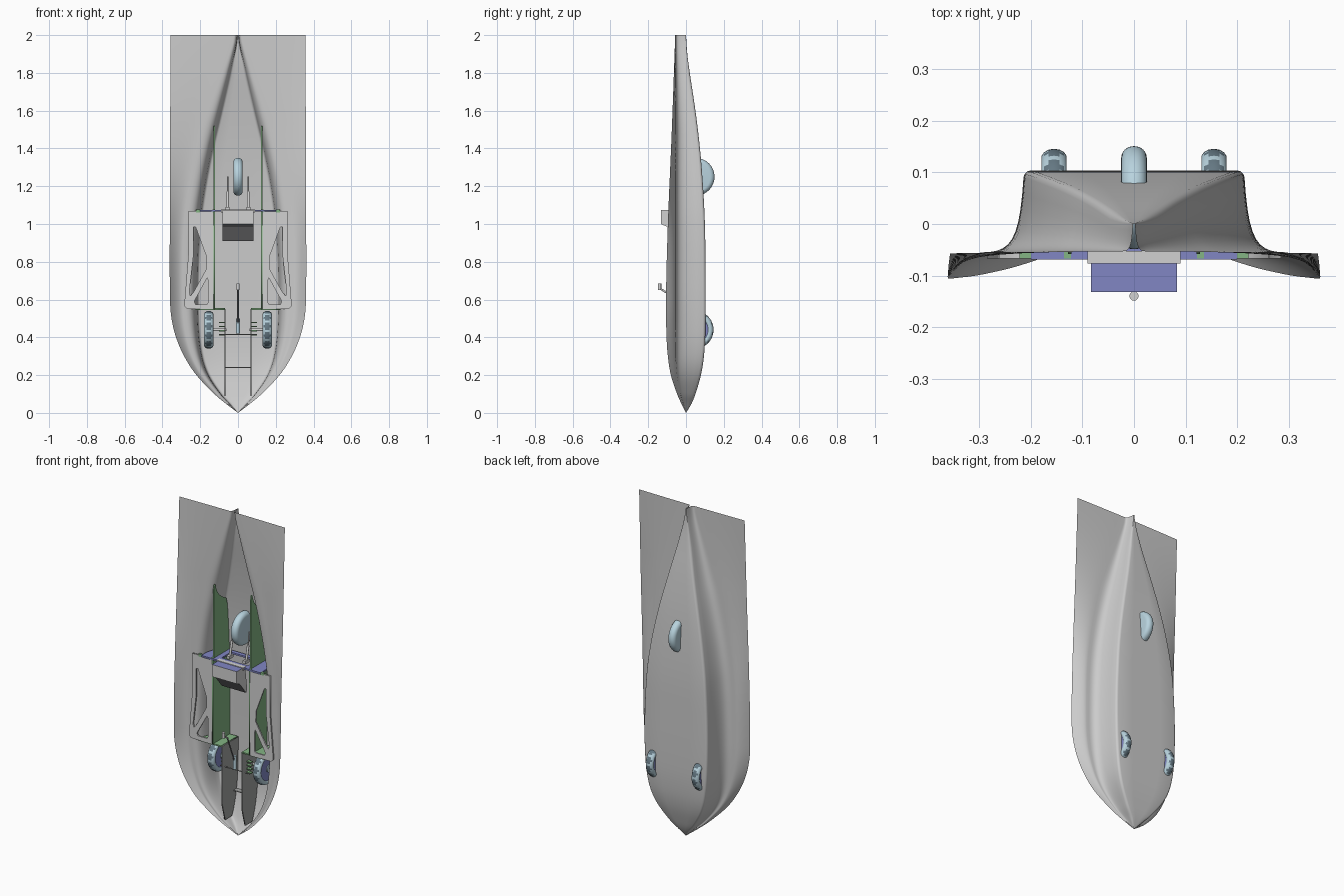
import bpy, bmesh, math
from mathutils import Vector, Matrix

if "Cube" in bpy.data.objects:
    bpy.data.objects.remove(bpy.data.objects["Cube"])


def material(name, rgb):
    m = bpy.data.materials.new(name)
    m.diffuse_color = (*rgb, 1)
    m.use_nodes = True
    m.node_tree.nodes["Principled BSDF"].inputs["Base Color"].default_value = m.diffuse_color
    return m


GREY = material("hull grey", (0.60, 0.60, 0.60))
LIGHT = material("deck grey", (0.64, 0.64, 0.64))
PLANK = material("plank grey", (0.36, 0.37, 0.36))
DARK = material("dark panel", (0.26, 0.26, 0.27))
GREEN = material("frame green", (0.23, 0.46, 0.23))
PURPLE = material("bulkhead violet", (0.22, 0.24, 0.55))
BLUE = material("pale blue", (0.48, 0.65, 0.73))
TREAD = material("tread slate", (0.13, 0.19, 0.23))


def finish(name, bm, mats, smooth=0, recalc=True):
    if recalc:
        bmesh.ops.recalc_face_normals(bm, faces=bm.faces)
    me = bpy.data.meshes.new(name)
    bm.to_mesh(me)
    bm.free()
    for m in mats:
        me.materials.append(m)
    ob = bpy.data.objects.new(name, me)
    bpy.context.collection.objects.link(ob)
    if smooth:
        bpy.ops.object.select_all(action='DESELECT')
        ob.select_set(True)
        bpy.context.view_layer.objects.active = ob
        bpy.ops.object.shade_smooth_by_angle(angle=math.radians(smooth))
    return ob


def box(name, x, y, z, mat):
    bm = bmesh.new()
    bmesh.ops.create_cube(bm, size=1)
    for v in bm.verts:
        v.co = [r[0] + (c + 0.5) * (r[1] - r[0]) for c, r in zip(v.co, (x, y, z))]
    return finish(name, bm, [mat])


def rod(name, a, b, r, mat, seg=12):
    a, b = Vector(a), Vector(b)
    d = b - a
    bm = bmesh.new()
    bmesh.ops.create_cone(bm, cap_ends=True, segments=seg, radius1=r, radius2=r, depth=d.length)
    bm.transform(Matrix.Translation((a + b) / 2) @ d.to_track_quat('Z', 'Y').to_matrix().to_4x4())
    return finish(name, bm, [mat], 35)


def plate(name, loops, place, thick, mat):
    """Flat sheet with holes: 2D loops filled, then placed by place(u, v, depth)."""
    cu = bpy.data.curves.new(name, 'CURVE')
    cu.dimensions, cu.fill_mode, cu.extrude = '2D', 'BOTH', thick / 2
    for loop in loops:
        sp = cu.splines.new('POLY')
        sp.points.add(len(loop) - 1)
        for p, (u, v) in zip(sp.points, loop):
            p.co = (u, v, 0, 1)
        sp.use_cyclic_u = True
    tmp = bpy.data.objects.new(name + " outline", cu)
    bpy.context.collection.objects.link(tmp)
    me = bpy.data.meshes.new_from_object(tmp.evaluated_get(bpy.context.evaluated_depsgraph_get()))
    bm = bmesh.new()
    bm.from_mesh(me)
    bpy.data.objects.remove(tmp)
    bpy.data.meshes.remove(me)
    bmesh.ops.remove_doubles(bm, verts=bm.verts, dist=1e-5)
    for v in bm.verts:
        v.co = place(*v.co)
    return finish(name, bm, [mat])


def spline(knots, z):
    """Smooth curve through (z, value) knots."""
    n = len(knots)

    def slope(i):
        (a, p), (b, q) = knots[max(i - 1, 0)], knots[min(i + 1, n - 1)]
        return (q - p) / (b - a)
    i = max(k for k in range(n - 1) if knots[k][0] <= z + 1e-9)
    (a, p), (b, q) = knots[i], knots[i + 1]
    h = b - a
    t = (z - a) / h
    return ((2*t**3 - 3*t*t + 1) * p + (t**3 - 2*t*t + t) * h * slope(i)
            + (3*t*t - 2*t**3) * q + (t**3 - t*t) * h * slope(i + 1))


# Hull lines along z: floor half width, floor depth, wing half width, wing edge, flare foot
FLOOR_W = [(0, 0), (.05, .045), (.1, .09), (.2, .155), (.3, .19), (.45, .209), (.7, .214),
           (1, .2), (1.2, .174), (1.4, .135), (1.6, .088), (1.8, .042), (1.95, .008), (2, .002)]
FLOOR_Y = [(0, 0), (.05, .03), (.1, .05), (.2, .079), (.3, .095), (.45, .103), (.8, .103),
           (1, .1), (1.2, .09), (1.4, .074), (1.6, .05), (1.8, .02), (1.9, .007), (2, 0)]
WING_W = [(0, 0), (.05, .066), (.1, .125), (.2, .22), (.3, .285), (.4, .328), (.5, .352),
          (.6, .36), (1, .361), (2, .357)]
WING_Y = [(0, 0), (.05, -.025), (.1, -.047), (.2, -.08), (.3, -.096), (.4, -.103),
          (.6, -.106), (1, -.096), (1.5, -.075), (2, -.057)]
FOOT_Y = [(0, 0), (.05, -.016), (.1, -.03), (.2, -.046), (.3, -.053), (.6, -.055), (2, -.053)]


def section(z):
    """Half section of the hull as (x, y) from the centre line to the wing edge."""
    b, c, w, e, f = (spline(k, z) for k in (FLOOR_W, FLOOR_Y, WING_W, WING_Y, FOOT_Y))
    b, w = max(b, 0), max(w, 0)
    r = min(.014, .3 * b)
    t = min(.085, .55 * (w - b), .02 + .6 * b)
    pts = [(0, c), ((b - r) / 2, c)]
    for k in range(4):
        a = math.pi / 2 * k / 3
        pts.append((b - r + r * math.sin(a), c - r + r * math.cos(a)))
    y0 = c - r
    ctrl = [Vector((b, y0)), Vector((b + .1 * t, y0 + .85 * (f - y0))),
            Vector((b + .3 * t, f)), Vector((b + t, f))]
    for k in range(1, 11):
        s = k / 10
        p = sum((math.comb(3, j) * s**j * (1 - s)**(3 - j) * ctrl[j] for j in range(4)), Vector((0, 0)))
        pts.append(tuple(p))
    for k in range(1, 8):
        k /= 7
        pts.append((b + t + k * (w - b - t), f + k ** 1.6 * (e - f)))
    return pts


def hull_y(x, z):
    s = section(z)
    for (a, p), (b, q) in zip(s, s[1:]):
        if a <= x <= b and b > a:
            return p + (q - p) * (x - a) / (b - a)
    return s[-1][1]


# Hull shell with flared wings, open on its inner side
bm = bmesh.new()
rows = []
for i in range(81):
    z = 2 * (i / 80) ** 1.5
    s = section(z)
    rows.append([bm.verts.new((-x, y, z)) for x, y in s[:0:-1]] + [bm.verts.new((x, y, z)) for x, y in s])
for p, q in zip(rows, rows[1:]):
    for k in range(len(p) - 1):
        bm.faces.new((p[k + 1], p[k], q[k], q[k + 1]))
bmesh.ops.remove_doubles(bm, verts=bm.verts, dist=1e-5)
finish("hull", bm, [GREY], 50, recalc=False)

for s, side in ((-1, "left"), (1, "right")):
    # Long side frames following the inside of the hull
    zs = [.55 + .97 * k / 40 for k in range(41)]
    back = [(max(hull_y(.134, z) - .006, -.045), z) for z in zs]
    front = [(-.05, 1.52), (-.058, 1.49), (-.058, 1.07), (-.067, 1.07), (-.067, .55)]
    plate(side + "_frame", [back + front], lambda u, v, d: (s * .125 + d, u, v), .007, GREEN)

    # Bow planks
    zs = [.09 + .46 * k / 12 for k in range(13)]
    back = [(hull_y(.077, z) - .008, z) for z in zs]
    front = [(-.06, .55), (-.06, .2), (-.03, .09)]
    plate(side + "_bow_plank", [back + front], lambda u, v, d: (s * .068 + d, u, v), .006, PLANK)

    # Cross frame ahead of the cockpit, and tabs on the bulkhead
    outline = [(.07, -.064), (.225, -.064), (.225, -.03), (.213, 0), (.205, .085), (.07, .095)]
    plate(side + "_cross_frame", [outline], lambda u, v, d: (s * u, v, .55 + d), .008, GREEN)
    for a, b in ((.2, .222), (.122, .136)):
        box(side + "_tab", sorted((s * a, s * b)), (-.067, -.053), (1.062, 1.077), GREEN)

    # Deck panel with two openings
    outline = [(.129, .55), (.27, .55), (.285, .565), (.262, .85), (.262, 1.07), (.129, 1.07)]
    tall = [(.236, .985), (.225, .985), (.168, .83), (.166, .765), (.235, .64), (.252, .62),
            (.258, .64), (.236, .83)]
    small = [(.163, .715), (.158, .70), (.158, .585), (.165, .575), (.225, .575), (.232, .59)]
    plate(side + "_deck", [outline, tall, small], lambda u, v, d: (s * u, -.062 + d, v), .009, LIGHT)

    # Road wheel: lathed tyre with dark tread, violet rim and axle
    cx, cy, cz = s * .155, .046, .44
    bm = bmesh.new()
    ring = []
    for i in range(48):
        a = math.tau * i / 48
        ring.append([])
        for j in range(14):
            t = math.tau * j / 14
            r = .082 + .018 * math.cos(t)
            ring[-1].append(bm.verts.new((cx + .025 * math.sin(t), cy + r * math.cos(a), cz + r * math.sin(a))))
    for i in range(48):
        for j in range(14):
            p, q = ring[i], ring[(i + 1) % 48]
            f = bm.faces.new((p[j], p[(j + 1) % 14], q[(j + 1) % 14], q[j]))
            f.material_index = int(j in (0, 13) and i % 4 != 0 or j in (1, 12) and i % 4 == 2)
    finish(side + "_tyre", bm, [BLUE, TREAD], 35)
    rod(side + "_rim", (cx - .02, cy, cz), (cx + .02, cy, cz), .073, PURPLE, 32)
    rod(side + "_hub", (cx - .026, cy, cz), (cx + .026, cy, cz), .022, BLUE, 20)
    rod(side + "_axle", (s * .06, cy, cz), (cx, cy, cz), .007, LIGHT)
    # Suspension links beside the axle
    for k in range(4):
        box(side + "_link", sorted((s * .07, s * .10)), (-.02, .0), (.41 + .022 * k, .416 + .022 * k), GREEN)

    # Control levers behind the bulkhead
    rod(side + "_lever", (s * .055, .0, 1.08), (s * .055, .02, 1.17), .007, LIGHT)
    rod(side + "_lever_tip", (s * .055, .02, 1.16), (s * .055, .03, 1.25), .004, LIGHT)
    box(side + "_lever_base", sorted((s * .045, s * .065)), (-.02, .02), (1.072, 1.09), LIGHT)

# Bulkhead behind the cockpit with an opening
outer = [(-.2, -.069), (.2, -.069), (.2, -.02), (.19, .02), (.178, .085), (-.178, .085), (-.19, .02), (-.2, -.02)]
hole = [(-.09, -.03), (.09, -.03), (.09, .06), (-.09, .06)]
plate("bulkhead", [outer, hole], lambda u, v, d: (u, v, 1.07 + d), .01, PURPLE)
box("bulkhead_cap", (-.09, .09), (-.077, -.052), (1.062, 1.078), LIGHT)

# Instrument console: violet lid, light front, dark sloping panel
profile = [(-.05, 1.074), (-.132, 1.074), (-.132, 1.0), (-.1, .985), (-.04, .91), (-.03, .93)]
bm = bmesh.new()
ends = [[bm.verts.new((x, y, z)) for y, z in profile] for x in (-.083, .083)]
for k in range(6):
    m = (k + 1) % 6
    f = bm.faces.new((ends[0][k], ends[0][m], ends[1][m], ends[1][k]))
    f.material_index = (1, 0, 2, 2, 0, 0)[k]
for e in ends:
    bm.faces.new(e)
finish("console", bm, [LIGHT, PURPLE, DARK])

# Rear wheel: solid rounded disc
bm = bmesh.new()
bmesh.ops.create_cone(bm, cap_ends=True, segments=48, radius1=.1, radius2=.1, depth=.05)
bmesh.ops.bevel(bm, geom=[e for e in bm.edges if abs(e.verts[0].co.z - e.verts[1].co.z) < 1e-6],
                offset=.0235, segments=6, profile=.5, affect='EDGES')
bm.transform(Matrix.Translation((0, .051, 1.25)) @ Matrix.Rotation(math.pi / 2, 4, 'Y'))
finish("rear_wheel", bm, [BLUE], 35)

# Bow cross piece, steering bar and control stick
box("bow_cross_piece", (-.068, .068), (.05, .08), (.237, .242), PLANK)
rod("steering_bar", (-.1, -.03, .415), (.1, -.03, .415), .003, PLANK)
rod("stick_base", (0, -.03, .42), (0, -.03, .50), .01, BLUE)
rod("stick_rod", (0, -.03, .46), (0, -.105, .64), .004, DARK)
rod("stick_neck", (0, -.10, .635), (0, -.14, .66), .005, LIGHT)
rod("stick_grip", (0, -.14, .65), (0, -.14, .685), .009, LIGHT)
